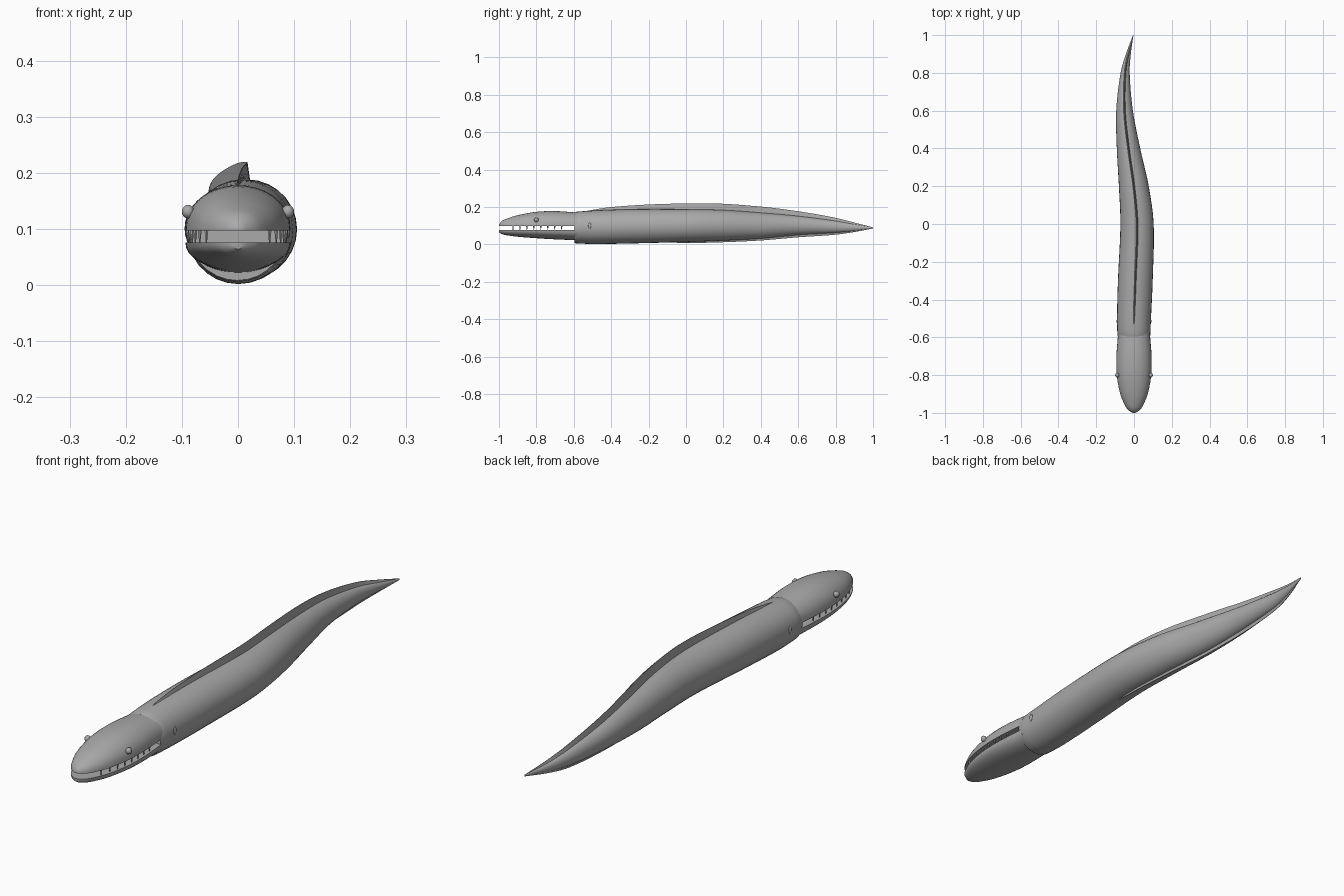
import bpy, bmesh, math
from mathutils import Vector

if "Cube" in bpy.data.objects:
    bpy.data.objects.remove(bpy.data.objects["Cube"], do_unlink=True)

grey = bpy.data.materials.new("grey skin")
grey.use_nodes = True
colour = (0.4, 0.4, 0.4, 1)
grey.diffuse_color = colour
grey.node_tree.nodes["Principled BSDF"].inputs["Base Color"].default_value = colour


def sample(keys, y):
    """Smooth curve through rows of (y, value, value, ...)."""
    i = 0
    while i < len(keys) - 2 and y > keys[i + 1][0]:
        i += 1
    a, b = keys[i], keys[i + 1]
    p, n = keys[max(i - 1, 0)], keys[min(i + 2, len(keys) - 1)]
    h = b[0] - a[0]
    t = min(max((y - a[0]) / h, 0), 1)
    out = []
    for k in range(1, len(a)):
        ma = (b[k] - p[k]) / (b[0] - p[0]) * h
        mb = (n[k] - a[k]) / (n[0] - a[0]) * h
        out.append((2*t**3 - 3*t**2 + 1) * a[k] + (t**3 - 2*t**2 + t) * ma
                   + (3*t**2 - 2*t**3) * b[k] + (t**3 - t**2) * mb)
    return out


def finish(name, bm, angle=40):
    bmesh.ops.recalc_face_normals(bm, faces=bm.faces)
    mesh = bpy.data.meshes.new(name)
    bm.to_mesh(mesh)
    bm.free()
    mesh.materials.append(grey)
    obj = bpy.data.objects.new(name, mesh)
    bpy.context.collection.objects.link(obj)
    bpy.ops.object.select_all(action='DESELECT')
    obj.select_set(True)
    bpy.context.view_layer.objects.active = obj
    bpy.ops.object.shade_smooth_by_angle(angle=math.radians(angle))
    return obj


def loft(name, rings):
    """Skin closed rings of points and cap both ends."""
    bm = bmesh.new()
    rows = [[bm.verts.new(p) for p in ring] for ring in rings]
    n = len(rows[0])
    for r, s in zip(rows, rows[1:]):
        for i in range(n):
            bm.faces.new((r[i], r[(i + 1) % n], s[(i + 1) % n], s[i]))
    bm.faces.new(rows[0])
    bm.faces.new(rows[-1])
    return finish(name, bm)


def steps(a, b, n):
    return [a + (b - a) * i / n for i in range(n + 1)]


# Body: y, centre x, half width, bottom z, top z
body_keys = [
    (-0.59, -0.001, 0.087, 0.006, 0.174), (-0.5, 0, 0.090, 0.002, 0.181),
    (-0.3, 0.007, 0.092, 0.005, 0.188), (0, 0.016, 0.088, 0.013, 0.188),
    (0.2, -0.001, 0.079, 0.020, 0.184), (0.4, -0.029, 0.062, 0.031, 0.170),
    (0.6, -0.050, 0.044, 0.050, 0.152), (0.8, -0.047, 0.024, 0.062, 0.126),
    (0.9, -0.030, 0.013, 0.072, 0.108), (1, -0.004, 0.001, 0.086, 0.090)]


def body_ring(y, scale=1, n=28):
    x, w, lo, hi = sample(body_keys, y)
    mid, half = (lo + hi) / 2, (hi - lo) / 2
    angles = [2 * math.pi * i / n for i in range(n)]
    return [Vector((x + w * scale * math.cos(a), y, mid + half * scale * math.sin(a)))
            for a in angles]


collar = body_ring(-0.59, 0.97)
for p in collar:
    p.y -= 0.006
loft("body", [collar] + [body_ring(y) for y in steps(-0.59, 1, 48)])


# Fins: tapered sheets that follow the back and the belly
def fin(name, keys, side):
    rings = []
    for y in steps(keys[0][0], 1, 44):
        x, w, lo, hi = sample(body_keys, y)
        height = max(sample(keys, y)[0], 0)
        edge = hi if side > 0 else lo
        base = edge - side * min(0.006, (hi - lo) / 3)
        thick = min(0.006, w * 0.5)
        tip = edge + side * height
        rings.append([(x - thick, y, base), (x + thick, y, base),
                      (x + 0.0008, y, tip), (x - 0.0008, y, tip)])
    loft(name, rings)


fin("back_fin", [(-0.53, 0), (-0.4, 0.014), (0, 0.031), (0.4, 0.032),
                 (0.6, 0.025), (0.8, 0.016), (1, 0.001)], 1)
fin("belly_fin", [(-0.08, 0), (0, 0.006), (0.4, 0.010),
                  (0.6, 0.012), (0.8, 0.010), (1, 0.001)], -1)

# Head: y, half width, bottom z, top z
head_keys = [
    (-1, 0.008, 0.064, 0.106), (-0.985, 0.031, 0.055, 0.125),
    (-0.96, 0.048, 0.049, 0.137), (-0.9, 0.073, 0.041, 0.156),
    (-0.8, 0.091, 0.033, 0.174), (-0.7, 0.093, 0.027, 0.178),
    (-0.58, 0.084, 0.022, 0.170)]
mouth_low, mouth_high = 0.076, 0.097


def jaw(name, upper):
    rings = []
    for y in [-1, -0.995, -0.985, -0.97] + steps(-0.95, -0.58, 16):
        w, lo, hi = sample(head_keys, y)
        flat = mouth_high if upper else mouth_low
        height = (hi if upper else lo) - flat
        rings.append([(w * math.cos(a), y, flat + height * math.sin(a) ** 0.9)
                      for a in [math.pi * i / 18 + 1e-9 * (i == 0) - 1e-9 * (i == 18)
                                for i in range(19)]])
    loft(name, rings)


jaw("upper_jaw", True)
jaw("lower_jaw", False)

# Paired parts: eyes, gills and thin teeth along the mouth
for label, s in (("left", 1), ("right", -1)):
    for part, place, size in (
            ("eye", (0.089, -0.8, 0.131), (0.011, 0.012, 0.012)),
            ("gill", (0.089, -0.515, 0.100), (0.004, 0.008, 0.016))):
        bm = bmesh.new()
        bmesh.ops.create_uvsphere(bm, u_segments=16, v_segments=10, radius=1)
        bmesh.ops.scale(bm, vec=size, verts=bm.verts)
        bmesh.ops.translate(bm, vec=(s * place[0], place[1], place[2]), verts=bm.verts)
        finish(label + "_" + part, bm)

    bm = bmesh.new()
    for y in steps(-0.925, -0.665, 7):
        w = sample(head_keys, y)[0]
        tooth = bmesh.ops.create_cone(bm, cap_ends=True, segments=6, radius1=0.001,
                                      radius2=0.004, depth=0.024)
        bmesh.ops.translate(bm, verts=tooth["verts"],
                            vec=(s * (w - 0.008), y, (mouth_low + mouth_high) / 2))
    finish(label + "_teeth", bm)
